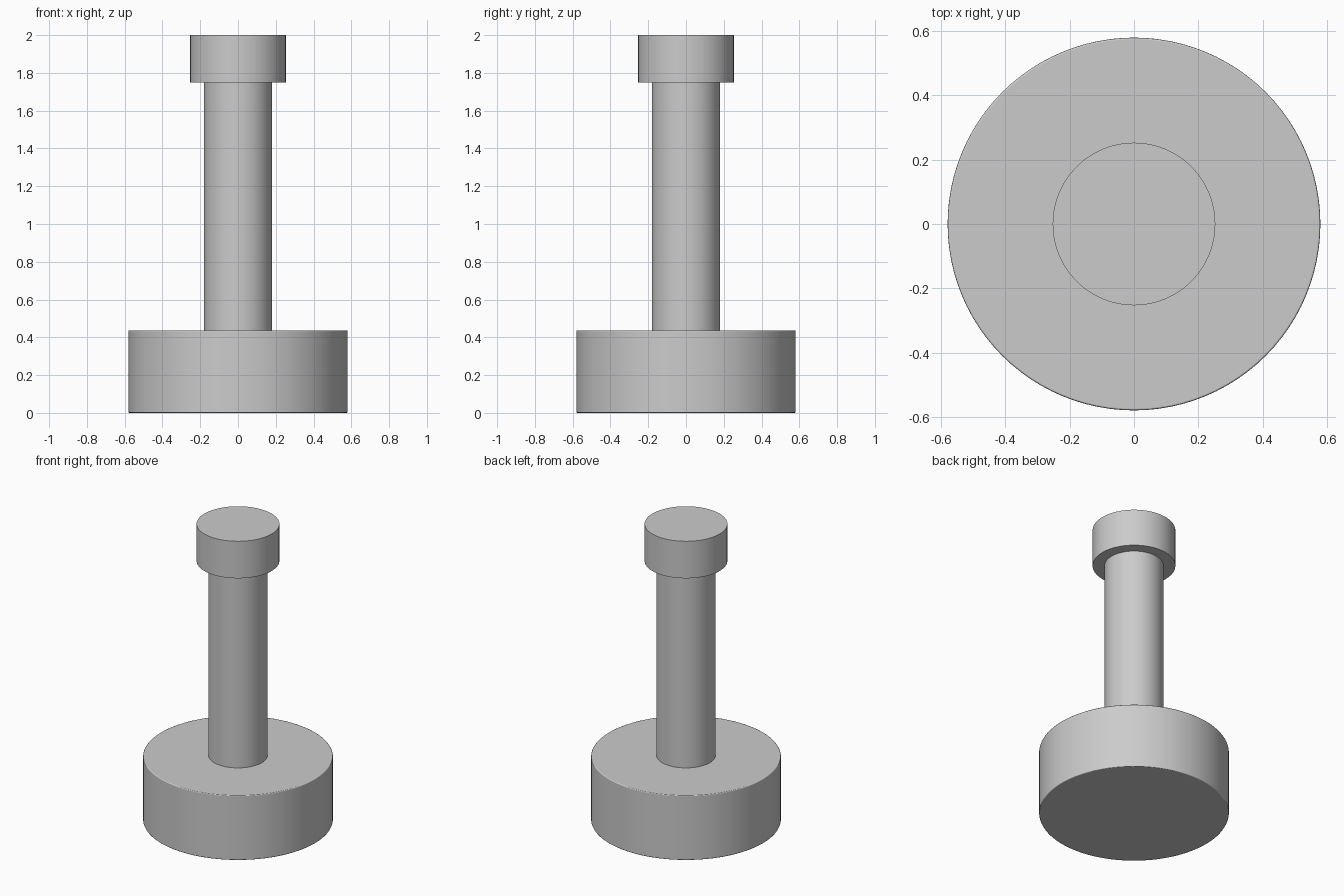
import bpy
import math

default = bpy.data.objects.get("Cube")
if default:
    bpy.data.objects.remove(default, do_unlink=True)

# One plain grey for the whole model
GREY = (0.6, 0.6, 0.6, 1.0)
grey = bpy.data.materials.new("plain_grey")
grey.use_nodes = True
grey.diffuse_color = GREY
grey.node_tree.nodes["Principled BSDF"].inputs["Base Color"].default_value = GREY


def cylinder(name, radius, bottom, top, bevel=0.0):
    """Upright smooth cylinder between two heights, with optional softened rims."""
    bpy.ops.mesh.primitive_cylinder_add(
        vertices=96, radius=radius, depth=top - bottom,
        location=(0, 0, (bottom + top) / 2))
    part = bpy.context.object
    part.name = name
    part.data.materials.append(grey)
    bpy.ops.object.shade_smooth_by_angle(angle=math.radians(30))
    if bevel:
        rim = part.modifiers.new("rim", 'BEVEL')
        rim.width = bevel
        rim.segments = 2
        rim.limit_method = 'ANGLE'
        rim.angle_limit = math.radians(40)
        rim.harden_normals = True
    return part


# Heavy round base, slim column and wider cap
cylinder("base", 0.58, 0.0, 0.437, bevel=0.006)
cylinder("column", 0.18, 0.43, 1.76)
cylinder("cap", 0.253, 1.75, 2.0)
